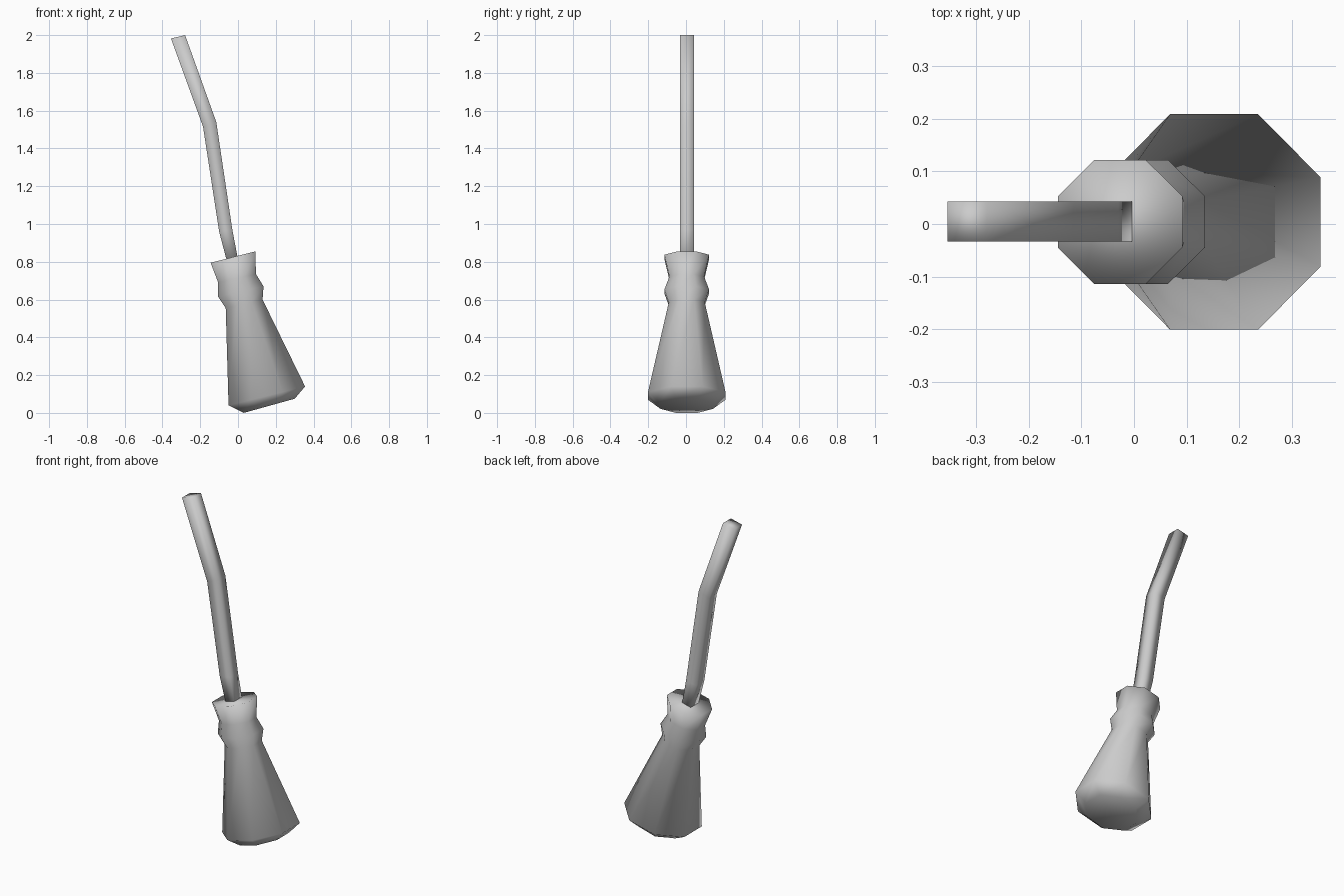
import bpy, bmesh, math

cube = bpy.data.objects.get("Cube")
if cube:
    bpy.data.objects.remove(cube, do_unlink=True)

grey = bpy.data.materials.new("plain_grey")
grey.use_nodes = True
colour = (0.6, 0.6, 0.6, 1)
grey.diffuse_color = colour
grey.node_tree.nodes["Principled BSDF"].inputs["Base Color"].default_value = colour


def loft(name, sections, sides, y_mid):
    """Skin tilted rings; each section is left x, left z, right x, right z, half depth."""
    bm = bmesh.new()
    rings = []
    step = 2 * math.pi / sides
    scale = 1 / math.cos(step / 2)
    for lx, lz, rx, rz, depth in sections:
        ring = []
        for i in range(sides):
            a = (i + 0.5) * step
            t = 0.5 + 0.5 * math.cos(a) * scale
            ring.append(bm.verts.new((lx + (rx - lx) * t,
                                      y_mid + depth * math.sin(a) * scale,
                                      lz + (rz - lz) * t)))
        rings.append(ring)
    for low, high in zip(rings, rings[1:]):
        for i in range(sides):
            j = (i + 1) % sides
            bm.faces.new((low[i], low[j], high[j], high[i]))
    bm.faces.new(rings[0][::-1])
    bm.faces.new(rings[-1])
    bmesh.ops.recalc_face_normals(bm, faces=bm.faces)
    for f in bm.faces:
        f.smooth = True
    mesh = bpy.data.meshes.new(name)
    bm.to_mesh(mesh)
    bm.free()
    mesh.materials.append(grey)
    obj = bpy.data.objects.new(name, mesh)
    bpy.context.collection.objects.link(obj)
    return obj


# Bristle bundle with its tied collar, bottom to top
loft("bristle_head", [
    (0.03, 0.0, 0.30, 0.075, 0.14),
    (-0.05, 0.04, 0.355, 0.14, 0.205),
    (-0.065, 0.555, 0.13, 0.60, 0.095),
    (-0.105, 0.615, 0.135, 0.67, 0.118),
    (-0.105, 0.69, 0.095, 0.735, 0.092),
    (-0.145, 0.795, 0.092, 0.855, 0.118),
], 8, 0.004)

# Bent square handle
loft("handle", [
    (-0.05, 0.77, 0.005, 0.785, 0.038),
    (-0.10, 0.96, -0.03, 0.97, 0.038),
    (-0.185, 1.515, -0.115, 1.54, 0.038),
    (-0.355, 1.982, -0.28, 2.0, 0.038),
], 4, 0.005)
